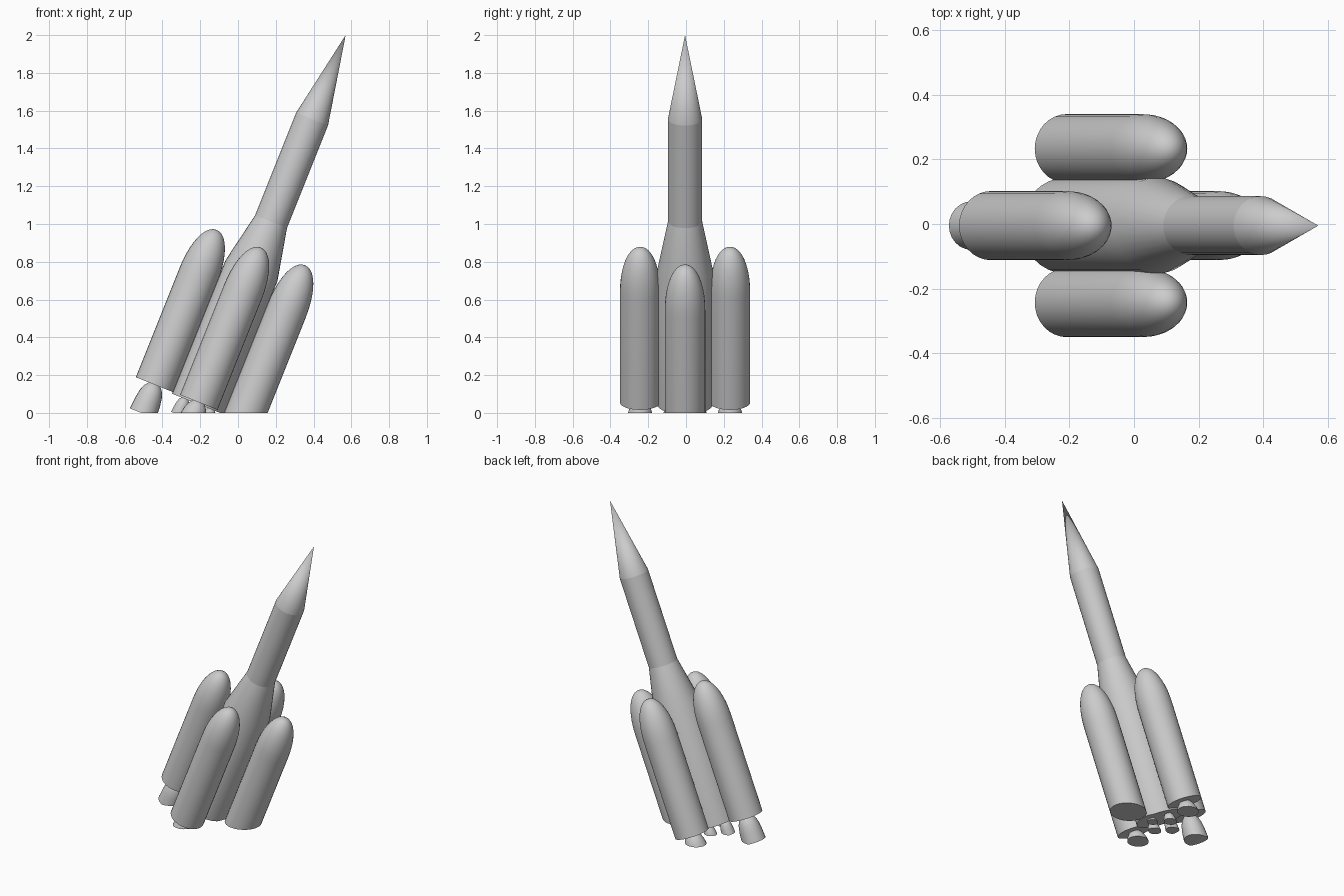
import bpy, bmesh, math
from mathutils import Matrix, Vector

if "Cube" in bpy.data.objects:
    bpy.data.objects.remove(bpy.data.objects["Cube"])

TILT = math.radians(21.8)
YC = -0.005
# Rocket frame: local z runs along the tilted axis, origin where the axis meets the floor
FRAME = Matrix.Translation((0.57 - 2 * math.tan(TILT), YC, 0)) @ Matrix.Rotation(TILT, 4, 'Y')
TIP = 2 / math.cos(TILT)


def lathe(name, profile, u=0, v=0, sides=32):
    """Closed solid of revolution from (radius, height) points, cut flat at the floor."""
    bm = bmesh.new()
    rings = []
    for r, s in profile:
        if r == 0:
            rings.append([bm.verts.new((u, v, s))])
        else:
            rings.append([bm.verts.new((u + r * math.cos(2 * math.pi * i / sides),
                                        v + r * math.sin(2 * math.pi * i / sides), s))
                          for i in range(sides)])
    for a, b in zip(rings, rings[1:]):
        for i in range(sides):
            j = (i + 1) % sides
            if len(b) == 1:
                bm.faces.new((a[i], a[j], b[0]))
            else:
                bm.faces.new((a[i], a[j], b[j], b[i]))
    for ring in (rings[0], rings[-1]):
        if len(ring) > 1:
            bm.faces.new(ring)
    bm.transform(FRAME)
    cut = bmesh.ops.bisect_plane(bm, geom=bm.verts[:] + bm.edges[:] + bm.faces[:],
                                 plane_co=Vector((0, 0, 0)), plane_no=Vector((0, 0, 1)),
                                 clear_inner=True)
    edges = [e for e in bm.edges if e.is_boundary]
    if edges:
        bmesh.ops.holes_fill(bm, edges=edges, sides=0)
    bmesh.ops.recalc_face_normals(bm, faces=bm.faces[:])
    mesh = bpy.data.meshes.new(name)
    bm.to_mesh(mesh)
    bm.free()
    ob = bpy.data.objects.new(name, mesh)
    bpy.context.collection.objects.link(ob)
    bpy.ops.object.select_all(action='DESELECT')
    ob.select_set(True)
    bpy.context.view_layer.objects.active = ob
    bpy.ops.object.shade_smooth_by_angle(angle=math.radians(25))
    return ob


def bell(name, top, size, u, v):
    """Flared engine nozzle hanging below height top."""
    shape = [(0.18, 0.0), (0.45, -0.2), (0.68, -0.5), (0.83, -0.9), (0.93, -1.5), (1.0, -2.4)]
    lathe(name, [(r * size, top + s * size) for r, s in reversed(shape)], u, v, 24)


# Main body: core stage with shoulder, upper stage, nose cone
lathe("core_stage", [(0.148, 0.05), (0.148, 0.812), (0.091, 1.09)])
lathe("upper_stage", [(0.091, 1.09), (0.091, 1.675)])
lathe("nose_cone", [(0.091, 1.675), (0, TIP)])

# Four strap-on boosters with rounded tops, each with an engine bell
dome = []
for k in range(11):
    t = math.pi / 2 * k / 10
    r = 0.107 * math.cos(t) ** (2 / 2.1) if k < 10 else 0
    dome.append((r, 0.685 + 0.258 * math.sin(t) ** (2 / 2.1)))
for side, u, v in (("left", -0.252, 0), ("right", 0.252, 0),
                   ("front", 0, -0.238), ("back", 0, 0.238)):
    lathe("booster_" + side, [(0.107, 0.06)] + dome, u, v)
    bell("booster_nozzle_" + side, 0.075, 0.075, u, v)

# Cluster of small core engines
for i in range(4):
    a = math.pi / 2 * i
    bell("core_nozzle_%d" % (i + 1), 0.06, 0.042, 0.075 * math.cos(a), 0.075 * math.sin(a))

# Drop parts that lie wholly below the floor
for ob in list(bpy.data.objects):
    if len(ob.data.polygons) == 0:
        bpy.data.objects.remove(ob)
